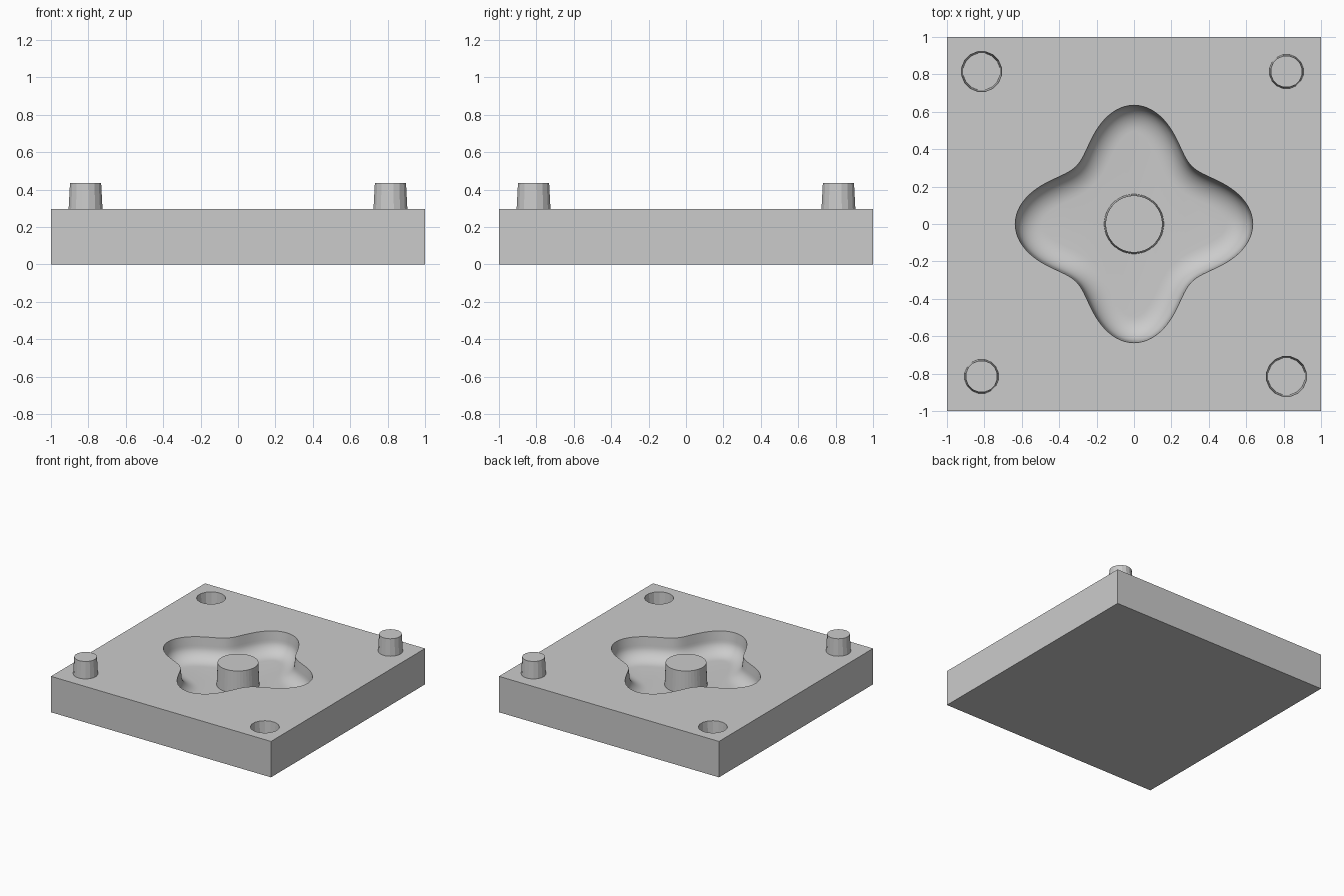
import bpy, bmesh, math
from mathutils import Vector

cube = bpy.data.objects.get("Cube")
if cube:
    bpy.data.objects.remove(cube, do_unlink=True)

TOP, FLOOR, CORNER = 0.295, 0.115, 0.815

grey = bpy.data.materials.new("plain grey")
grey.use_nodes = True
grey.diffuse_color = (0.6, 0.6, 0.6, 1)
grey.node_tree.nodes["Principled BSDF"].inputs["Base Color"].default_value = (0.6, 0.6, 0.6, 1)


def loft(name, rings):
    """Closed solid through a list of point rings, capped at both ends."""
    bm = bmesh.new()
    loops = [[bm.verts.new(p) for p in ring] for ring in rings]
    n = len(loops[0])
    for a, b in zip(loops, loops[1:]):
        for i in range(n):
            j = (i + 1) % n
            bm.faces.new((a[i], a[j], b[j], b[i]))
    bm.faces.new(loops[0])
    bm.faces.new(loops[-1])
    bmesh.ops.recalc_face_normals(bm, faces=bm.faces)
    mesh = bpy.data.meshes.new(name)
    bm.to_mesh(mesh)
    bm.free()
    mesh.materials.append(grey)
    obj = bpy.data.objects.new(name, mesh)
    bpy.context.collection.objects.link(obj)
    return obj


def round_post(name, x, y, r_low, r_high, z_low, z_high, sides):
    def ring(r, z):
        turn = [math.tau * (i + 0.5) / sides for i in range(sides)]
        return [(x + r * math.cos(t), y + r * math.sin(t), z) for t in turn]
    return loft(name, [ring(r_low, z_low), ring(r_high, z_high)])


def lobed_ring(inset, z, n=160):
    """Four-lobed outline moved inward by inset."""
    pts = []
    for i in range(n):
        t = math.tau * i / n
        r = 0.536 + 0.099 * math.cos(4 * t)
        slope = -0.396 * math.sin(4 * t)
        out = Vector((math.cos(t), math.sin(t), 0))
        side = Vector((-math.sin(t), math.cos(t), 0))
        normal = (out * r - side * slope).normalized()
        p = out * r - normal * inset
        pts.append((p.x, p.y, z))
    return pts


# Square block
s = 1
block = loft("block", [[(-s, -s, z), (s, -s, z), (s, s, z), (-s, s, z)] for z in (0, TOP)])

# Lobed cavity with drafted wall and rounded floor edge
fillet_h, fillet_w, steps = 0.11, 0.13, 9
rings = [lobed_ring(-0.003, TOP + 0.03), lobed_ring(0, TOP)]
for k in range(steps + 1):
    a = math.pi / 2 * k / steps
    rings.append(lobed_ring(0.008 + fillet_w * (1 - math.cos(a)),
                            FLOOR + fillet_h * (1 - math.sin(a))))
cutters = [loft("cavity_cutter", rings)]

# Sockets on one diagonal
for d in (-1, 1):
    cutters.append(round_post("socket_cutter", d * CORNER, -d * CORNER,
                              0.1, 0.109, TOP - 0.15, TOP + 0.01, 16))

bpy.context.view_layer.objects.active = block
for cutter in cutters:
    cutter.hide_render = True
    mod = block.modifiers.new("cut", "BOOLEAN")
    mod.operation, mod.solver, mod.object = "DIFFERENCE", "EXACT", cutter
    bpy.ops.object.modifier_apply(modifier=mod.name)
    bpy.data.objects.remove(cutter, do_unlink=True)

# Centre boss, flush with the block top
round_post("centre_boss", 0, 0, 0.16, 0.152, FLOOR - 0.01, TOP, 40)

# Tapered locating pegs on the other diagonal
for d, side in ((-1, "right"), (1, "left")):
    round_post(side + "_peg", d * CORNER, d * CORNER, 0.093, 0.085, TOP - 0.01, 0.435, 16)

# Smooth the cavity, keep the edges crisp
bpy.ops.object.select_all(action="DESELECT")
block.select_set(True)
bpy.ops.object.shade_smooth_by_angle(angle=math.radians(18))
